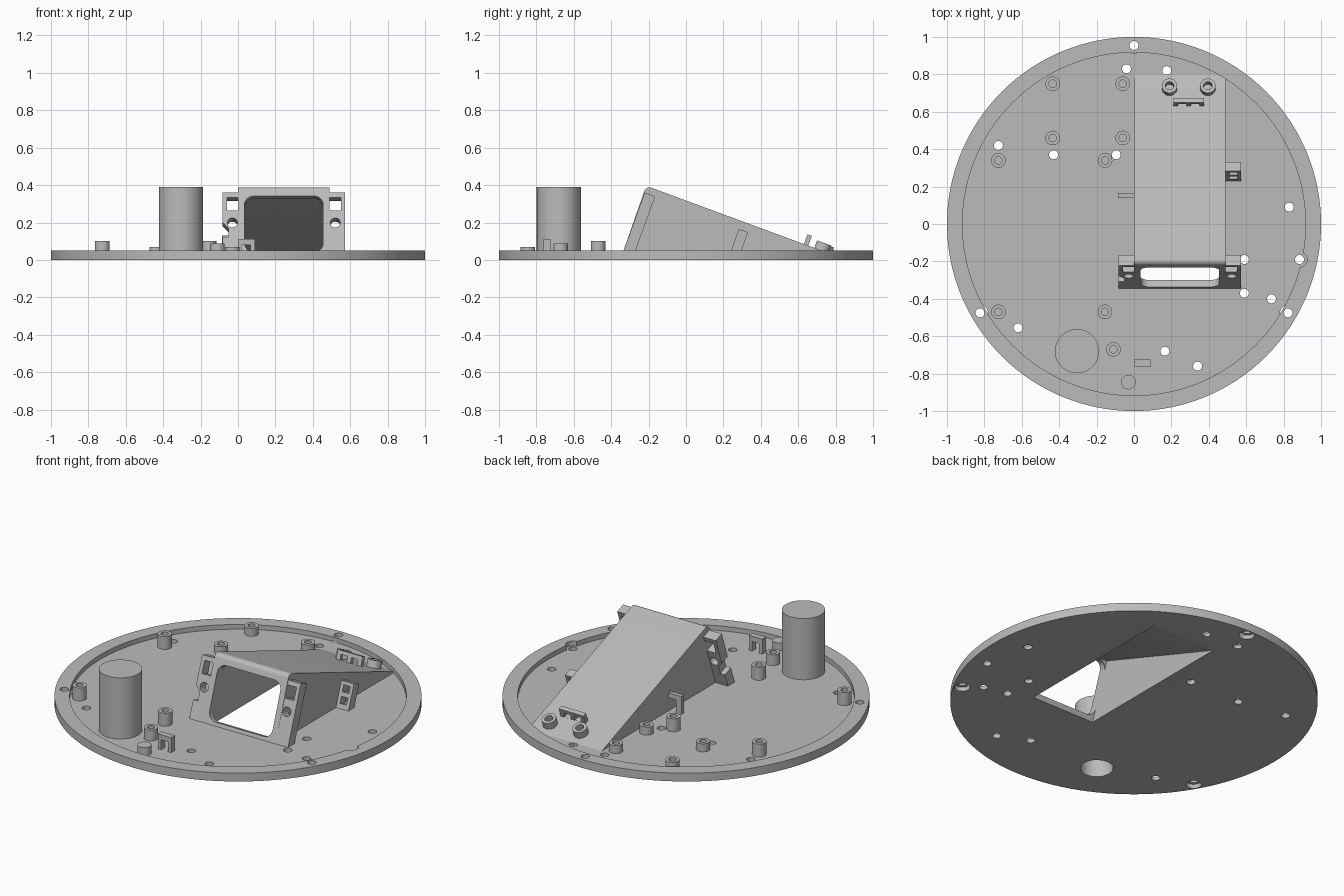
import bpy, bmesh, math
from mathutils import Matrix, Vector

old = bpy.data.objects.get("Cube")
if old:
    bpy.data.objects.remove(old)

grey = bpy.data.materials.new("mid_grey")
grey.use_nodes = True
COLOUR = (0.5, 0.5, 0.5, 1)
grey.diffuse_color = COLOUR
grey.node_tree.nodes["Principled BSDF"].inputs["Base Color"].default_value = COLOUR

FLOOR = 0.022
TILT = Matrix.Rotation(math.radians(-20), 4, 'X')


def slant(y, z):
    """Frame leaning back with the camera face of the ramp."""
    return Matrix.Translation((0, y, z)) @ TILT


def finish(bm, name, frame=None):
    if frame:
        bm.transform(frame)
    bmesh.ops.recalc_face_normals(bm, faces=bm.faces)
    mesh = bpy.data.meshes.new(name)
    bm.to_mesh(mesh)
    bm.free()
    mesh.materials.append(grey)
    ob = bpy.data.objects.new(name, mesh)
    bpy.context.collection.objects.link(ob)
    return ob


def box(name, x, y, z, frame=None):
    bm = bmesh.new()
    bmesh.ops.create_cube(bm, size=1)
    for v in bm.verts:
        v.co = [a + (b - a) * (c + 0.5) for (a, b), c in zip((x, y, z), v.co)]
    return finish(bm, name, frame)


def rod(name, x, y, r, z0, z1, frame=None, n=32):
    bm = bmesh.new()
    bmesh.ops.create_cone(bm, cap_ends=True, segments=n, radius1=r, radius2=r, depth=z1 - z0)
    bm.transform(Matrix.Translation((x, y, (z0 + z1) / 2)))
    return finish(bm, name, frame)


def prism(name, points, axis, a, b, frame=None):
    """Extrude a 2D outline along x or y from a to b."""
    bm = bmesh.new()
    place = (lambda p: (a, p[0], p[1])) if axis == 'x' else (lambda p: (p[0], a, p[1]))
    face = bm.faces.new([bm.verts.new(place(p)) for p in points])
    out = bmesh.ops.extrude_face_region(bm, geom=[face])
    move = Vector((b - a, 0, 0)) if axis == 'x' else Vector((0, b - a, 0))
    bmesh.ops.translate(bm, vec=move, verts=[g for g in out["geom"] if isinstance(g, bmesh.types.BMVert)])
    return finish(bm, name, frame)


def arc(cx, cz, r, start, end, n=8):
    steps = [math.radians(start + (end - start) * i / n) for i in range(n + 1)]
    return [(cx + r * math.cos(t), cz + r * math.sin(t)) for t in steps]


def cut(ob, *cutters):
    """Subtract the cutters, bake the result and remove them."""
    for c in cutters:
        m = ob.modifiers.new("cut", 'BOOLEAN')
        m.operation, m.solver, m.object = 'DIFFERENCE', 'EXACT', c
    deps = bpy.context.evaluated_depsgraph_get()
    mesh = bpy.data.meshes.new_from_object(ob.evaluated_get(deps))
    ob.modifiers.clear()
    ob.data = mesh
    for c in cutters:
        bpy.data.objects.remove(c)
    return ob


def ramp_cavity():
    return prism("cavity", [(-0.31, 0), (-0.19, 0.332), (0.714, 0), (0.714, -0.02), (-0.317, -0.02)],
                 'x', 0.035, 0.455)


TOWER = (-0.305, -0.68)


def tower_bore():
    return rod("bore", *TOWER, 0.09, -0.02, 0.36, n=64)


# Round base with a raised rim, screw holes and countersinks
base = rod("base_plate", 0, 0, 1, 0, 0.05, n=128)
cut(base, rod("recess", 0, 0, 0.917, FLOOR, 0.1, n=128))
rim_holes = [(0, 0.955), (0.823, -0.475), (-0.823, -0.475)]
holes = rim_holes + [
    (-0.04, 0.83), (0.175, 0.82), (-0.725, 0.42), (-0.43, 0.37), (-0.095, 0.37), (0.83, 0.09),
    (0.885, -0.19), (0.59, -0.19), (0.59, -0.37), (0.735, -0.4), (-0.62, -0.555), (0.165, -0.68), (0.34, -0.76)]
cut(base, rod("notch", 0.885, -0.19, 0.04, FLOOR, 0.1))
cut(base, ramp_cavity(), tower_bore(),
    *[rod("hole", x, y, 0.024, -0.1, 0.1, n=24) for x, y in holes],
    *[rod("sink", x, y, 0.042, -0.1, 0.025) for x, y in rim_holes])

# Hollow tower
cut(rod("tower", *TOWER, 0.118, 0.003, 0.39, n=64), tower_bore())

# Hollow ramp with a rounded top edge and a rounded front window
FRONT = slant(-0.352, 0)
outline = [(-0.35, 0.004), *arc(-0.196, 0.36, 0.028, 160, 70), (0.8, FLOOR), (0.8, 0.004)]
ramp = prism("ramp", outline, 'x', 0, 0.49)
x0, x1, z0, z1, r = 0.035, 0.455, 0.045, 0.362, 0.05
window = (arc(x1 - r, z1 - r, r, 0, 90) + arc(x0 + r, z1 - r, r, 90, 180)
          + arc(x0 + r, z0 + r, r, 180, 270) + arc(x1 - r, z0 + r, r, 270, 360))
cut(ramp, ramp_cavity())
cut(ramp, prism("window", window, 'y', -0.05, 0.05, FRONT))

# Mounting ears on both sides of the front face
right_ear = [(0.001, 0.022), (0.001, 0.383), (-0.083, 0.383), (-0.083, 0.215), (-0.052, 0.18),
             (-0.052, 0.13), (-0.083, 0.13), (-0.083, 0.022)]
left_ear = [(0.489, 0.022), (0.489, 0.383), (0.573, 0.383), (0.573, 0.022)]
for name, shape, inner, mid in (("right_ear", right_ear, -0.06, -0.03), ("left_ear", left_ear, 0.49, 0.52)):
    ear = prism(name, shape, 'y', 0, 0.06, FRONT)
    turn = FRONT @ Matrix.Translation((mid, 0, 0.212)) @ Matrix.Rotation(math.pi / 2, 4, 'X')
    cut(ear, box("slot", (inner, inner + 0.06), (-0.1, 0.1), (0.282, 0.356), FRONT),
        rod("screw", 0, 0, 0.027, -0.1, 0.1, turn, n=24))

# Slotted side clip beside the ramp
SIDE = slant(0.23, 0.02)
clip = box("side_clip", (0.488, 0.573), (0, 0.052), (0, 0.155), SIDE)
cut(clip, *[box("slot", (0.51, 0.553), (-0.1, 0.1), (z, z + 0.04), SIDE) for z in (0.03, 0.095)])

# Cable hook on the other side
cut(box("cable_hook", (-0.085, 0.002), (0.14, 0.165), (0.015, 0.13)),
    box("gap", (-0.05, 0.05), (0.1, 0.2), (0, 0.1)))

# Small bridge clip at the front
cut(box("bridge_clip", (0, 0.09), (-0.762, -0.725), (0.015, 0.112)),
    box("gap", (0.022, 0.068), (-0.8, -0.7), (0, 0.08)))

# Comb and two collars near the low end of the ramp
LOW = slant(0.63, 0.083)
cut(box("cable_comb", (0.21, 0.375), (0, 0.025), (-0.01, 0.057), LOW),
    *[box("gap", (x, x + 0.045), (-0.1, 0.1), (0.002, 0.035), LOW) for x in (0.235, 0.305)])
COLLAR = slant(0.724, 0.048)
for i, x in enumerate((0.19, 0.395)):
    cut(rod(f"ramp_collar_{i}", x, 0, 0.041, -0.01, 0.045, COLLAR),
        rod("hole", x, 0, 0.023, 0.004, 0.1, COLLAR))

# Circuit board standoffs
standoffs = [(x, y, 0.07) for x in (-0.435, -0.06) for y in (0.46, 0.75)]
standoffs += [(x, y, 0.1) for x in (-0.725, -0.155) for y in (-0.47, 0.34)]
standoffs.append((-0.11, -0.67, 0.087))
for i, (x, y, top) in enumerate(standoffs):
    cut(rod(f"standoff_{i}", x, y, 0.039, 0.01, top), rod("hole", x, y, 0.02, FLOOR, 0.2, n=24))
rod("locating_pin", -0.03, -0.845, 0.039, 0.01, 0.07)

# Smooth the round walls, keep the edges sharp
for ob in bpy.context.collection.objects:
    if ob.type == 'MESH' and grey.name in ob.data.materials:
        bpy.ops.object.select_all(action='DESELECT')
        ob.select_set(True)
        bpy.context.view_layer.objects.active = ob
        bpy.ops.object.shade_smooth_by_angle(angle=math.radians(30))
